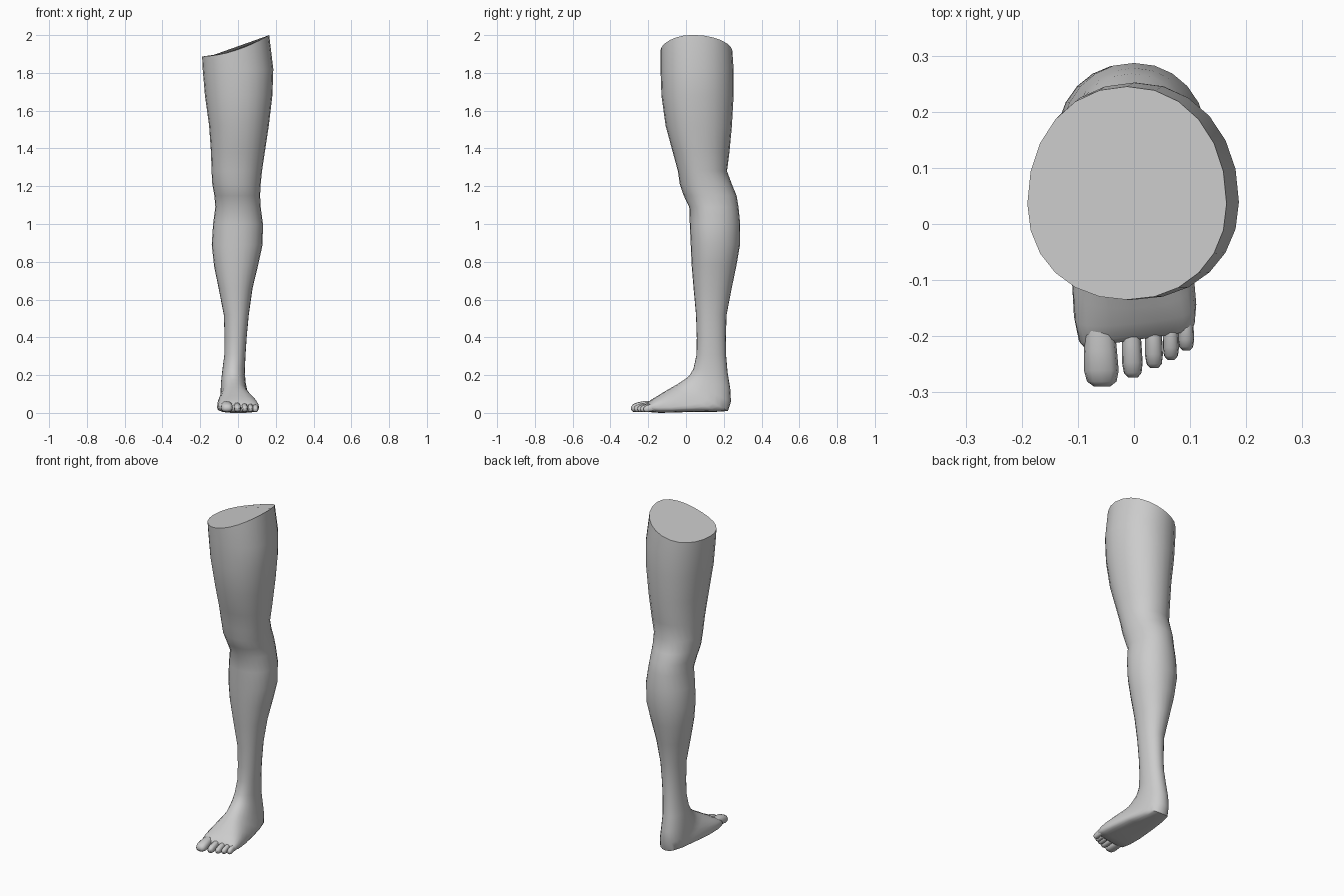
import bpy, bmesh
from math import sin, cos, pi, copysign


def power(v, p):
    return copysign(abs(v) ** p, v)


def ring(front, back, x0, x1, widest=0.5, p=0.95, n=24, skew=0.0):
    """Closed section in the plane through x and the line front->back (y, z)."""
    pts = []
    for i in range(n):
        a = 2 * pi * i / n
        c, s = power(cos(a), p), power(sin(a), p)
        f = widest * (1 - c) if c > 0 else widest - (1 - widest) * c
        x = (x0 + x1) / 2 + s * (x1 - x0) / 2
        y = front[0] + (back[0] - front[0]) * f + skew * x
        z = front[1] + (back[1] - front[1]) * f
        pts.append([x, y, z])
    return pts


def loft(name, rings):
    bm = bmesh.new()
    loops = [[bm.verts.new(p) for p in r] for r in rings]
    n = len(loops[0])
    for a, b in zip(loops, loops[1:]):
        for i in range(n):
            j = (i + 1) % n
            bm.faces.new((a[i], a[j], b[j], b[i]))
    bm.faces.new(loops[0])
    bm.faces.new(loops[-1])
    bmesh.ops.recalc_face_normals(bm, faces=bm.faces)
    mesh = bpy.data.meshes.new(name)
    bm.to_mesh(mesh)
    bm.free()
    ob = bpy.data.objects.new(name, mesh)
    bpy.context.collection.objects.link(ob)
    bpy.context.view_layer.objects.active = ob
    ob.select_set(True)
    bpy.ops.object.shade_smooth_by_angle(angle=0.8)
    ob.select_set(False)


# thigh, knee, calf: z, x min, x max, y front, y back
shaft = [
    (1.95, -.19, .165, -.135, .245),
    (1.82, -.187, .187, -.135, .252),
    (1.68, -.175, .182, -.13, .252),
    (1.52, -.153, .163, -.108, .243),
    (1.38, -.143, .142, -.07, .23),
    (1.28, -.14, .127, -.043, .217),
    (1.21, -.136, .12, -.033, .243),
    (1.15, -.125, .117, -.012, .268),
    (1.09, -.12, .12, .017, .278),
    (1.00, -.132, .132, .02, .287),
    (0.89, -.139, .13, .025, .286),
    (0.78, -.127, .106, .03, .267),
    (0.66, -.103, .077, .04, .242),
    (0.52, -.075, .057, .053, .215),
    (0.40, -.071, .046, .057, .211),
    (0.31, -.072, .04, .056, .212),
]
rings = [ring((f, z), (b, z), x0, x1, .45) for z, x0, x1, f, b in shaft]
# slanted cut at the top of the thigh
for p in rings[0]:
    p[2] = 1.923 + .34 * p[0] + .8 * p[0] ** 2

# ankle and foot: sections swing from level to upright
foot = [
    ((.04, .235), (.22, .215), -.083, .036, .5, .95, 0),
    ((.018, .197), (.234, .13), -.09, .04, .5, .92, 0),
    ((-.01, .175), (.238, .06), -.092, .048, .52, .88, 0),
    ((-.04, .155), (.222, .01), -.094, .056, .58, .82, 0),
    ((-.075, .135), (.165, .006), -.1, .07, .64, .75, 0),
    ((-.115, .112), (.06, .006), -.107, .09, .68, .7, 0),
    ((-.15, .09), (-.06, .002), -.111, .106, .68, .7, .04),
    ((-.178, .073), (-.14, 0), -.107, .111, .62, .7, .1),
    ((-.2, .055), (-.19, .004), -.098, .108, .55, .7, .15),
    ((-.207, .045), (-.203, .014), -.09, .1, .5, .7, .15),
]
rings += [ring(*f[:6], skew=f[6]) for f in foot]
loft("leg", rings)

# toes: x at base, x at tip, half width, y of tip, height
toes = [
    (-.062, -.057, .031, -.29, .062),
    (-.006, -.002, .0185, -.274, .054),
    (.034, .036, .016, -.257, .05),
    (.065, .066, .0145, -.242, .048),
    (.092, .093, .0145, -.225, .046),
]
for k, (xb, xt, hw, tip, h) in enumerate(toes):
    base = -.165 + .15 * xb
    # position along the toe, width factor, bottom, top
    prof = [(0, .85, .012, h), (.45, .95, .008, h), (.75, 1, .004, h * .88),
            (.92, .85, .006, h * .74), (1, .45, .016, h * .55)]
    sections = []
    for t, w, lo, hi in prof:
        y, x = base + (tip - base) * t, xb + (xt - xb) * t
        sections.append(ring((y, hi), (y, lo), x - hw * w, x + hw * w, .55, .8, 12))
    loft("big_toe" if k == 0 else f"toe_{k + 1}", sections)
